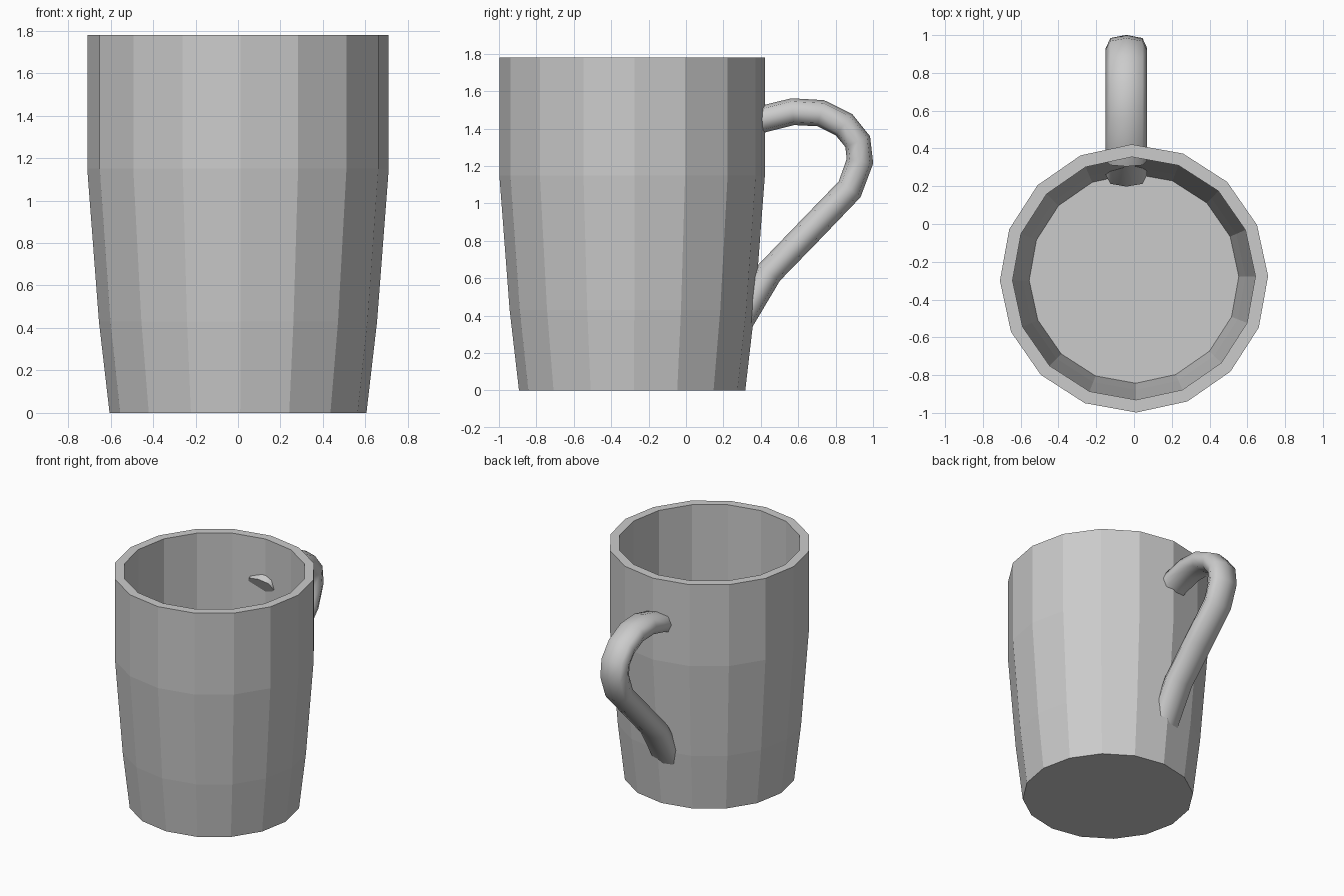
import bpy, bmesh
from math import radians, cos, sin, pi
from mathutils import Vector

if "Cube" in bpy.data.objects:
    bpy.data.objects.remove(bpy.data.objects["Cube"])


def make_object(name, bm):
    bmesh.ops.recalc_face_normals(bm, faces=bm.faces[:])
    mesh = bpy.data.meshes.new(name)
    bm.to_mesh(mesh)
    bm.free()
    obj = bpy.data.objects.new(name, mesh)
    bpy.context.collection.objects.link(obj)
    return obj


def skin(bm, rings):
    """Bridge consecutive vertex rings and cap both ends."""
    loops = [[bm.verts.new(p) for p in ring] for ring in rings]
    n = len(loops[0])
    for a, b in zip(loops, loops[1:]):
        for i in range(n):
            j = (i + 1) % n
            bm.faces.new((a[i], a[j], b[j], b[i]))
    bm.faces.new(loops[0])
    bm.faces.new(loops[-1])


# Mug body: 16-sided, flat faces; profile runs up the outside, down the inside
SIDES, CENTRE_Y, TURN = 16, -0.288, radians(1)
profile = [(0.605, 0), (0.655, 0.43), (0.71, 1.15), (0.71, 1.78),
           (0.643, 1.78), (0.643, 1.15), (0.59, 0.43), (0.555, 0.08)]
bm = bmesh.new()
skin(bm, [[(r * cos(TURN + 2 * pi * i / SIDES),
            CENTRE_Y + r * sin(TURN + 2 * pi * i / SIDES), z)
           for i in range(SIDES)] for r, z in profile])
make_object("mug_body", bm)

# Handle: flattened section swept along a path in the y-z plane
path = [Vector(p) for p in [
    (0.335, 1.415), (0.41, 1.45), (0.57, 1.49), (0.72, 1.482), (0.845, 1.42),
    (0.918, 1.33), (0.93, 1.225), (0.875, 1.075), (0.66, 0.852),
    (0.445, 0.63), (0.26, 0.32)]]
section = [(0, 0.072), (0.085, 0.055), (0.11, 0), (0.085, -0.055),
           (0, -0.072), (-0.085, -0.055), (-0.11, 0), (-0.085, 0.055)]
HANDLE_X = -0.04
rings = []
for k, p in enumerate(path):
    t = (path[min(k + 1, len(path) - 1)] - path[max(k - 1, 0)]).normalized()
    normal = Vector((-t.y, t.x))
    rings.append([(HANDLE_X + u, p.x + v * normal.x, p.y + v * normal.y)
                  for u, v in section])
bm = bmesh.new()
skin(bm, rings)
handle = make_object("handle", bm)
bpy.context.view_layer.objects.active = handle
handle.select_set(True)
bpy.ops.object.shade_smooth_by_angle(angle=radians(65))
